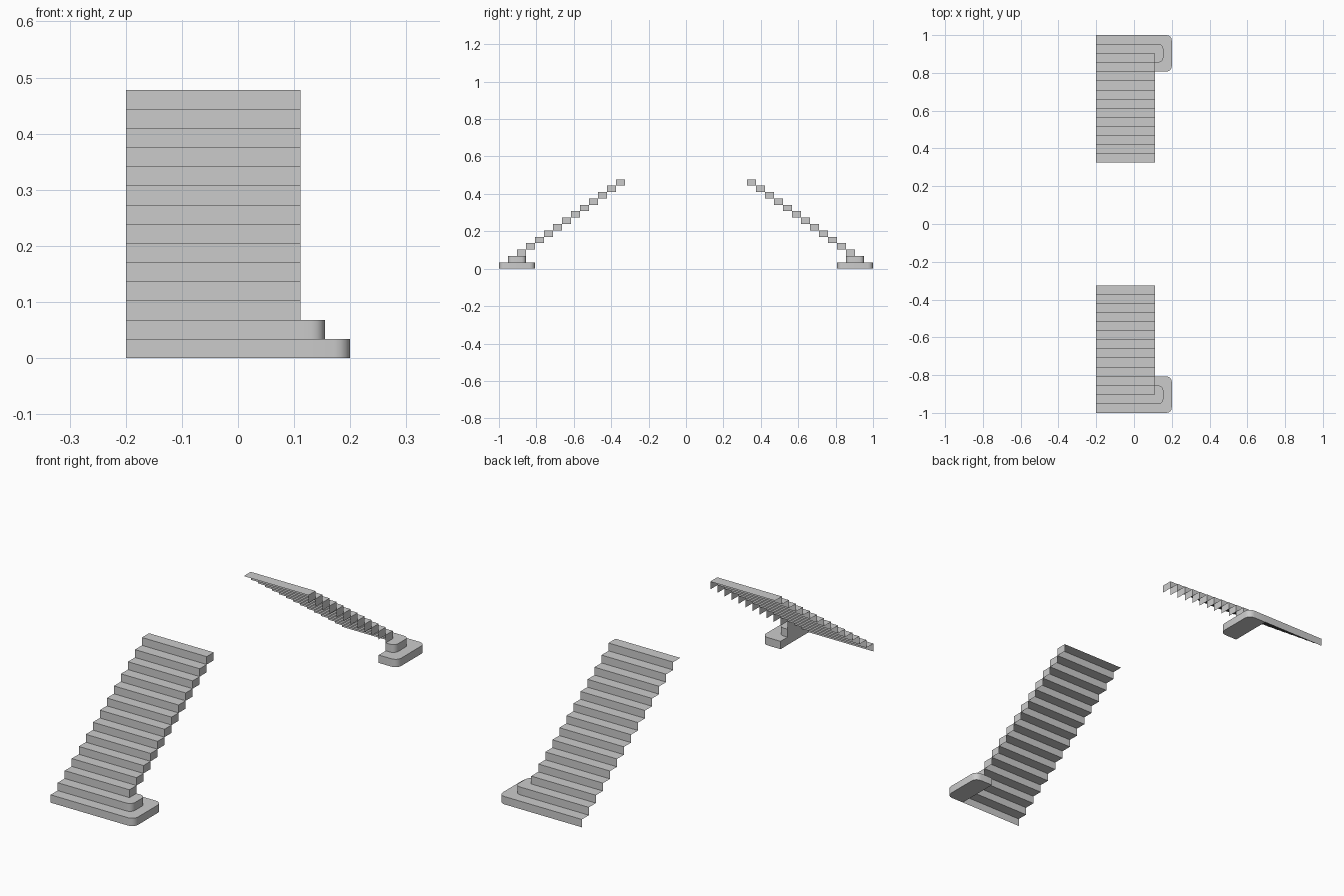
import bpy, bmesh, math

if "Cube" in bpy.data.objects:
    bpy.data.objects.remove(bpy.data.objects["Cube"])

N = 14                      # steps per flight
RISE, RUN = 0.478 / N, 0.675 / N
X0, X1 = -0.2, 0.111        # flight width
Y0 = -1.0


def finish(bm, name):
    """Turn a bmesh into an object mirrored to the opposite flight."""
    me = bpy.data.meshes.new(name)
    bm.to_mesh(me)
    bm.free()
    ob = bpy.data.objects.new(name, me)
    bpy.context.collection.objects.link(ob)
    mod = ob.modifiers.new("Mirror", 'MIRROR')
    mod.use_axis = (False, True, False)
    bpy.context.view_layer.objects.active = ob
    ob.select_set(True)
    bpy.ops.object.shade_smooth_by_angle(angle=math.radians(30))
    ob.select_set(False)


def face(bm, pts):
    return bm.faces.new([bm.verts.new(p) for p in pts])


# Thin risers and treads, open underneath and on the left
bm = bmesh.new()
for i in range(N):
    y, z = Y0 + i * RUN, i * RISE
    yb, zt = y + RUN, z + RISE
    face(bm, [(X0, y, z), (X1, y, z), (X1, y, zt), (X0, y, zt)])
    face(bm, [(X0, y, zt), (X1, y, zt), (X1, yb, zt), (X0, yb, zt)])
    if i >= 2:              # end panel on the right
        face(bm, [(X1, y, z), (X1, yb, z), (X1, yb, zt), (X1, y, zt)])
bmesh.ops.remove_doubles(bm, verts=bm.verts, dist=1e-5)
finish(bm, "stair_flight")


def curtail_end(name, i, xr, yb, r):
    """Rounded end of a bottom step that wraps round the side of the flight."""
    y, z = Y0 + i * RUN, i * RISE
    pts = [(X1, y)]
    for cy, start in ((y + r, -90), (yb - r, 0)):
        for k in range(5):
            a = math.radians(start + 22.5 * k)
            pts.append((xr - r + r * math.cos(a), cy + r * math.sin(a)))
    pts.append((X1, yb))
    bm = bmesh.new()
    f = face(bm, [(px, py, z) for px, py in pts])
    ext = bmesh.ops.extrude_face_region(bm, geom=[f], use_keep_orig=True)
    top = [v for v in ext["geom"] if isinstance(v, bmesh.types.BMVert)]
    bmesh.ops.translate(bm, verts=top, vec=(0, 0, RISE))
    bmesh.ops.recalc_face_normals(bm, faces=bm.faces)
    finish(bm, name)


# Two wider bottom steps
curtail_end("lowest_step_end", 0, 0.2, Y0 + 4 * RUN, 0.028)
curtail_end("second_step_end", 1, 0.155, Y0 + 3 * RUN, 0.024)
